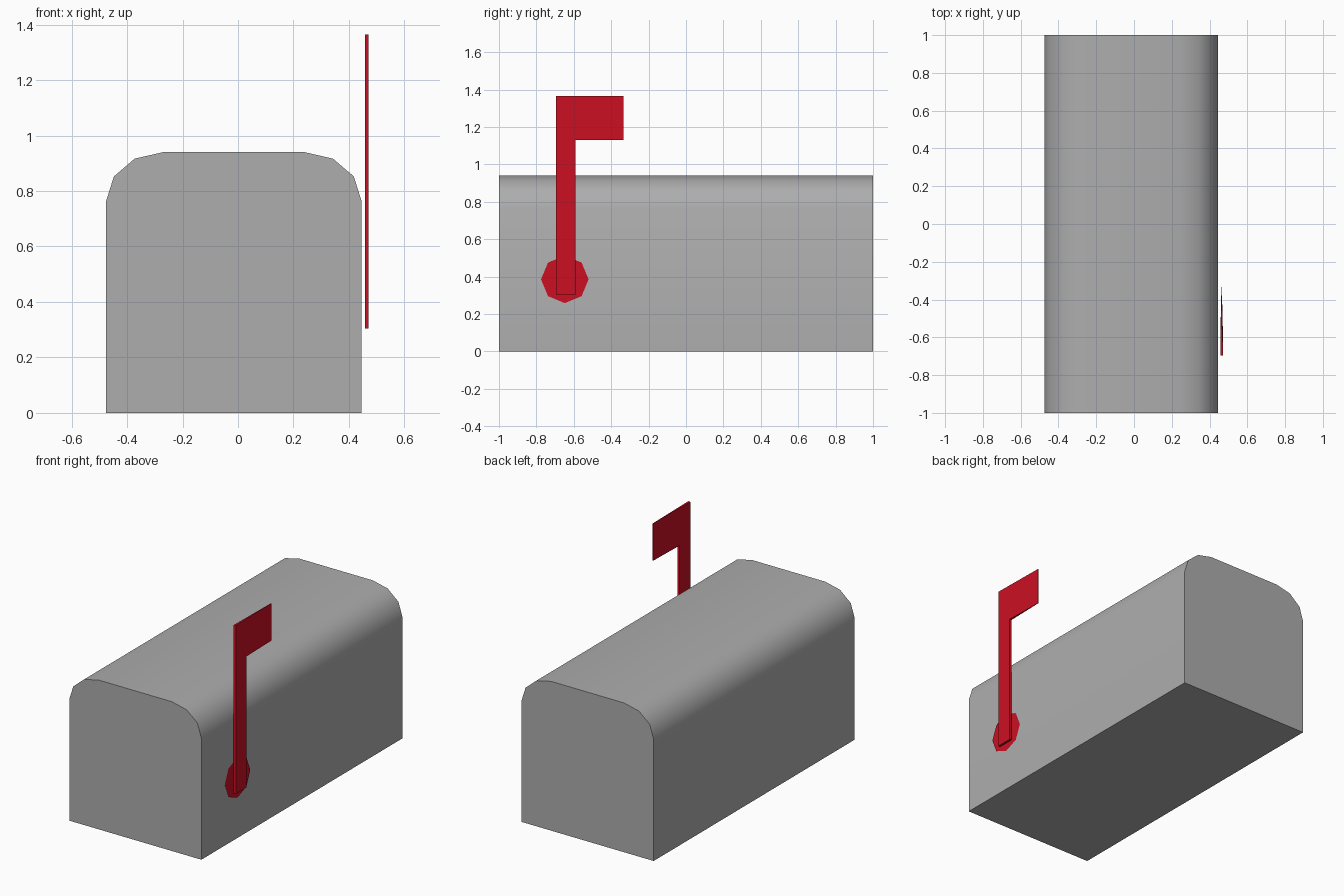
import bpy, bmesh, math

if "Cube" in bpy.data.objects:
    bpy.data.objects.remove(bpy.data.objects["Cube"])


def material(name, rgb):
    m = bpy.data.materials.new(name)
    m.diffuse_color = (*rgb, 1)
    m.use_nodes = True
    m.node_tree.nodes["Principled BSDF"].inputs["Base Color"].default_value = m.diffuse_color
    return m


grey = material("box grey", (0.42, 0.42, 0.42))
red = material("flag red", (0.60, 0.005, 0.016))


def make_object(name, bm, mat):
    me = bpy.data.meshes.new(name)
    bm.to_mesh(me)
    bm.free()
    me.materials.append(mat)
    ob = bpy.data.objects.new(name, me)
    bpy.context.collection.objects.link(ob)
    return ob


def prism(bm, points, offset):
    """Close a profile and extrude it along offset."""
    face = bm.faces.new([bm.verts.new(p) for p in points])
    ext = bmesh.ops.extrude_face_region(bm, geom=[face], use_keep_orig=True)
    moved = [g for g in ext["geom"] if isinstance(g, bmesh.types.BMVert)]
    bmesh.ops.translate(bm, verts=moved, vec=offset)
    bmesh.ops.recalc_face_normals(bm, faces=bm.faces)


# Box: straight walls with rounded top corners, three segments each
cx, half, rx, rz, top = -0.015, 0.46, 0.205, 0.175, 0.94
profile = [(cx - half, 0), (cx + half, 0)]
for side, angles in ((1, (0, 30, 60, 90)), (-1, (90, 60, 30, 0))):
    for a in map(math.radians, angles):
        profile.append((cx + side * (half - rx + rx * math.cos(a)),
                        top - rz + rz * math.sin(a)))
bm = bmesh.new()
prism(bm, [(x, -1, z) for x, z in profile], (0, 2, 0))
box = make_object("mailbox_body", bm, grey)
bpy.context.view_layer.objects.active = box
box.select_set(True)
bpy.ops.object.shade_smooth_by_angle(angle=math.radians(40))

# Flag: pole with a head that thins towards its tip
outline = [(-0.695, 0.305), (-0.59, 0.305), (-0.59, 1.13),
           (-0.333, 1.13), (-0.333, 1.365), (-0.695, 1.365)]
bm = bmesh.new()
prism(bm, [(0.457, y, z) for y, z in outline], (0.014, 0, 0))
for v in bm.verts:
    if v.co.y > -0.4:
        v.co.x = 0.464 + (v.co.x - 0.464) * 0.15
make_object("signal_flag", bm, red)

# Pivot: flat octagonal plate on the wall
bm = bmesh.new()
bm.faces.new([bm.verts.new((0.45, -0.648 + 0.127 * math.cos(i * math.pi / 4),
                            0.385 + 0.127 * math.sin(i * math.pi / 4)))
              for i in range(8)])
make_object("flag_pivot", bm, red)
